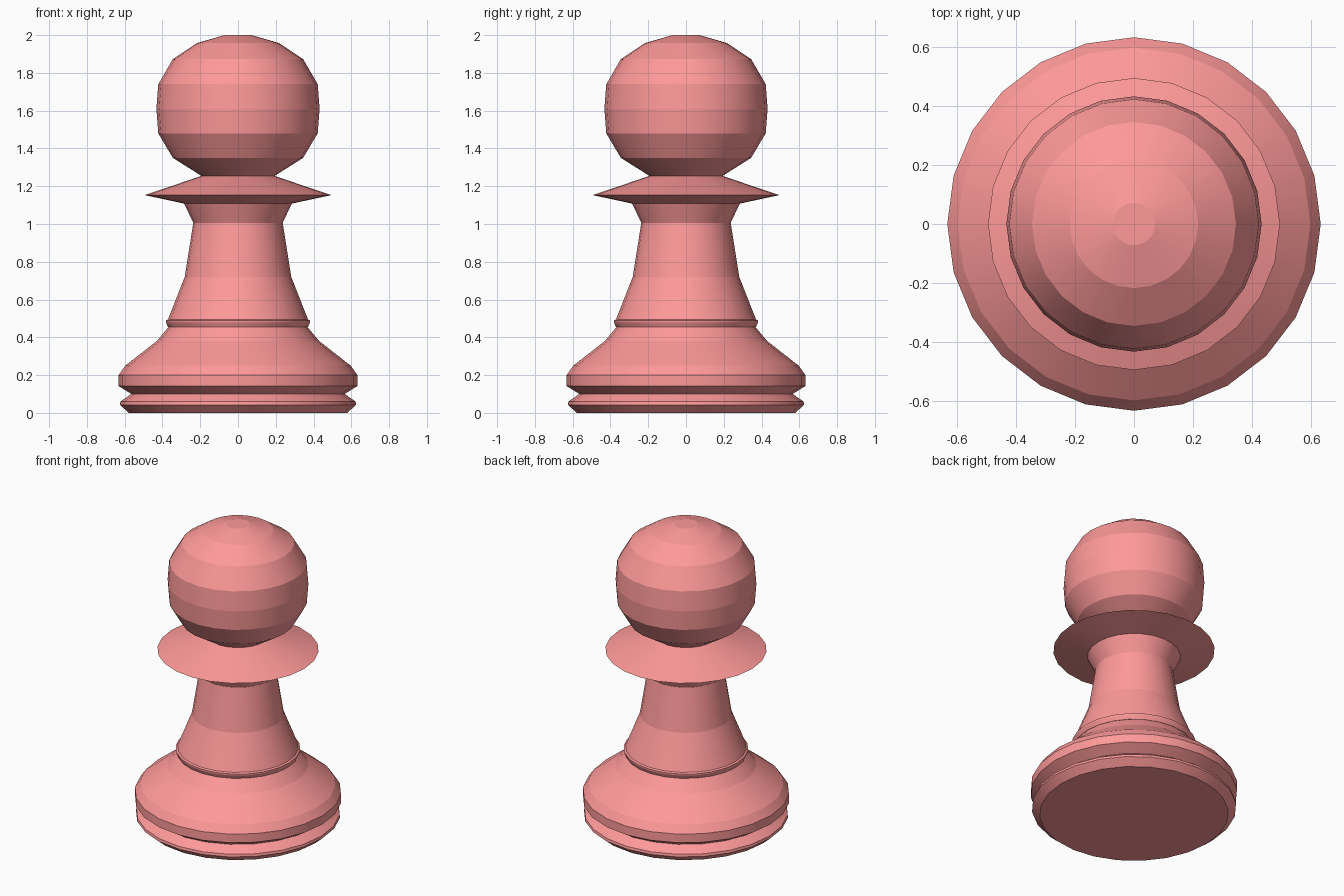
import bpy, bmesh, math

if "Cube" in bpy.data.objects:
    bpy.data.objects.remove(bpy.data.objects["Cube"])

SIDES = 24

# Outlines as (radius, height), from the base to the crown
PARTS = {
    "foot": [(0.578, 0), (0.626, 0.043), (0.623, 0.06), (0.565, 0.10),
             (0.632, 0.142), (0.632, 0.20), (0.597, 0.25), (0.43, 0.38),
             (0.368, 0.454)],
    "stem_ring": [(0.37, 0.454), (0.381, 0.478), (0.382, 0.489),
                  (0.371, 0.495)],
    "stem": [(0.371, 0.494), (0.282, 0.72), (0.237, 1.005)],
    "collar": [(0.236, 1.005), (0.285, 1.108), (0.494, 1.153),
               (0.195, 1.254)],
    "head": [(0.194, 1.255), (0.345, 1.35), (0.422, 1.48), (0.432, 1.61),
             (0.422, 1.74), (0.345, 1.873), (0.217, 1.958), (0.072, 2.0)],
}

# Pink finish
pink = bpy.data.materials.new("pink")
pink.diffuse_color = (1.0, 0.32, 0.32, 1)
pink.use_nodes = True
pink.node_tree.nodes["Principled BSDF"].inputs["Base Color"].default_value = pink.diffuse_color


def lathe(name, profile):
    """Closed turned part: smooth around the axis, crisp between bands."""
    bm = bmesh.new()
    rings = [[bm.verts.new((r * math.cos(math.tau * i / SIDES),
                            r * math.sin(math.tau * i / SIDES), z))
              for i in range(SIDES)] for r, z in profile]
    for low, high in zip(rings, rings[1:]):
        for i in range(SIDES):
            j = (i + 1) % SIDES
            bm.faces.new((low[i], low[j], high[j], high[i])).smooth = True
    bm.faces.new(rings[0][::-1])
    bm.faces.new(rings[-1])
    for edge in bm.edges:
        a, b = edge.verts
        edge.smooth = abs(a.co.z - b.co.z) > 1e-5
    mesh = bpy.data.meshes.new(name)
    bm.to_mesh(mesh)
    bm.free()
    mesh.materials.append(pink)
    bpy.context.collection.objects.link(bpy.data.objects.new(name, mesh))


for name, profile in PARTS.items():
    lathe(name, profile)
